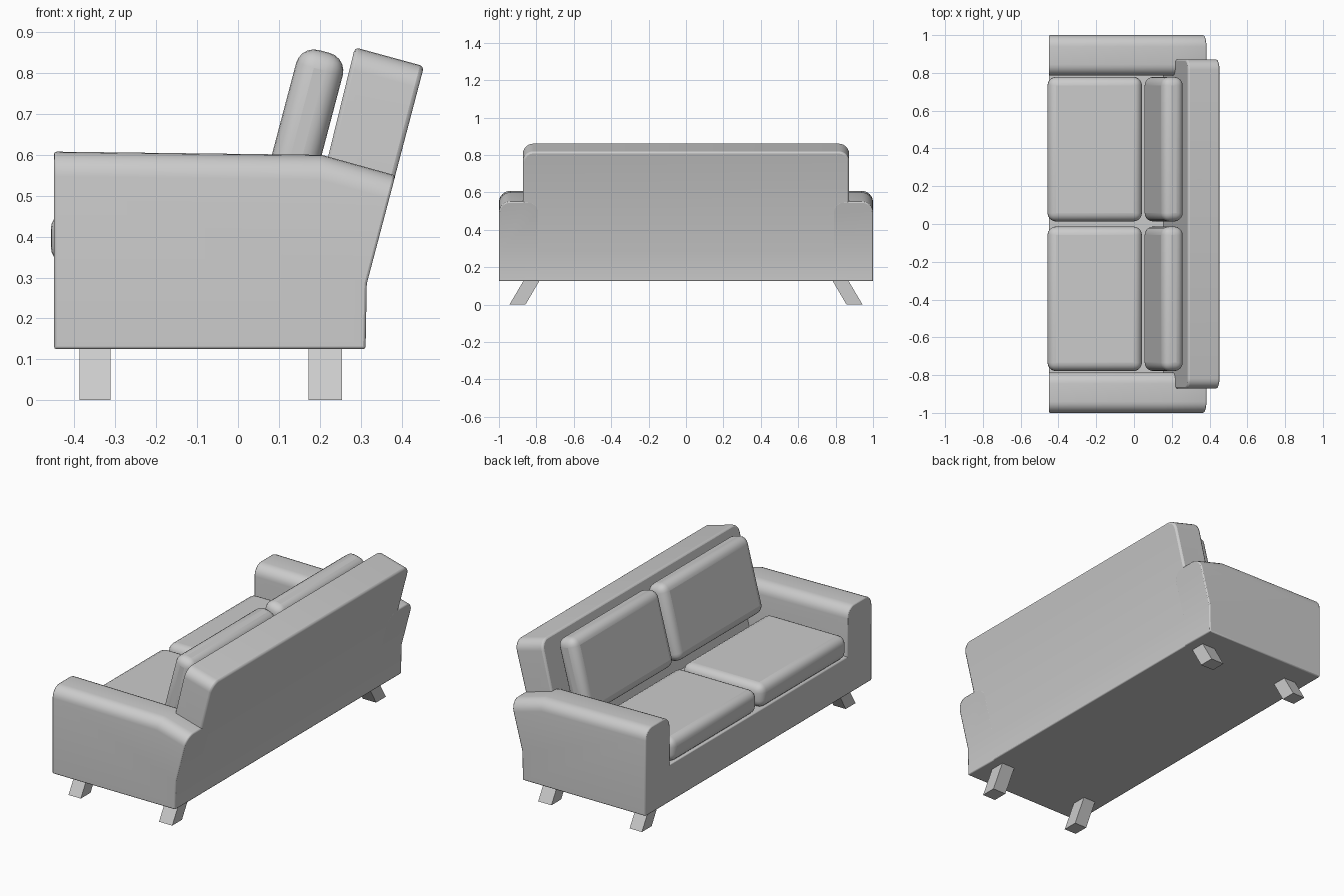
import bpy, bmesh, math
from mathutils import Matrix

if "Cube" in bpy.data.objects:
    bpy.data.objects.remove(bpy.data.objects["Cube"])


def finish(name, bm, bevel, segments):
    bmesh.ops.recalc_face_normals(bm, faces=bm.faces)
    mesh = bpy.data.meshes.new(name)
    bm.to_mesh(mesh)
    bm.free()
    ob = bpy.data.objects.new(name, mesh)
    bpy.context.collection.objects.link(ob)
    if bevel:
        mod = ob.modifiers.new("soft_edges", 'BEVEL')
        mod.width = bevel
        mod.segments = segments
        mod.limit_method = 'ANGLE'
        mod.angle_limit = math.radians(40)
    bpy.ops.object.select_all(action='DESELECT')
    ob.select_set(True)
    bpy.context.view_layer.objects.active = ob
    bpy.ops.object.shade_smooth_by_angle(angle=math.radians(35))
    return ob


def prism(name, profile, y0, y1, round_above=None, radius=0.06, bevel=0.006):
    """Extrude an x-z profile along y; round the long side edges above a height."""
    bm = bmesh.new()
    face = bm.faces.new([bm.verts.new((x, y0, z)) for x, z in profile])
    ext = bmesh.ops.extrude_face_region(bm, geom=[face])
    for v in ext["geom"]:
        if isinstance(v, bmesh.types.BMVert):
            v.co.y = y1
    bmesh.ops.recalc_face_normals(bm, faces=bm.faces)
    if round_above is not None:
        edges = [e for e in bm.edges
                 if all(v.co.z > round_above for v in e.verts)
                 and abs(e.verts[0].co.y - e.verts[1].co.y) < 1e-4]
        bmesh.ops.bevel(bm, geom=edges, offset=radius, offset_type='OFFSET',
                        segments=6, profile=0.5, affect='EDGES')
    return finish(name, bm, bevel, 2)


def cushion(name, centre, size, tilt=0.0, bevel=0.045):
    bm = bmesh.new()
    bmesh.ops.create_cube(bm, size=1, matrix=Matrix.Diagonal((*size, 1)))
    ob = finish(name, bm, bevel, 5)
    ob.location = centre
    ob.rotation_euler.y = tilt


def leg(name, x0, x1, side):
    """Square leg splayed outwards along y."""
    bm = bmesh.new()
    section = [(0.782, 0.13), (0.867, 0.13), (0.944, 0), (0.858, 0)]
    face = bm.faces.new([bm.verts.new((x0, side * y, z)) for y, z in section])
    ext = bmesh.ops.extrude_face_region(bm, geom=[face])
    for v in ext["geom"]:
        if isinstance(v, bmesh.types.BMVert):
            v.co.x = x1
    finish(name, bm, 0, 1)


# Seat base and front rail
prism("seat_base", [(-0.45, 0.125), (0.312, 0.125), (0.312, 0.335), (-0.45, 0.335)],
      -0.85, 0.85)

# Leaning backrest
prism("backrest", [(0.105, 0.125), (0.312, 0.125), (0.315, 0.285),
                   (0.455, 0.817), (0.286, 0.863)],
      -0.872, 0.872, round_above=0.7, radius=0.055, bevel=0.01)

arm_profile = [(-0.45, 0.125), (0.312, 0.125), (0.315, 0.285),
               (0.385, 0.55), (0.205, 0.60), (-0.45, 0.608)]

for side, label in ((-1, "right"), (1, "left")):
    # Arm with rounded top
    prism(f"{label}_arm", arm_profile, side * 0.785, side * 1.0, round_above=0.5)
    # Seat and back cushions
    cushion(f"{label}_seat_cushion", (-0.208, side * 0.396, 0.397), (0.5, 0.765, 0.132))
    cushion(f"{label}_back_cushion", (0.157, side * 0.396, 0.650), (0.118, 0.765, 0.42),
            tilt=math.radians(14.8))
    # Legs
    leg(f"{label}_front_leg", -0.388, -0.312, side)
    leg(f"{label}_rear_leg", 0.172, 0.254, side)
